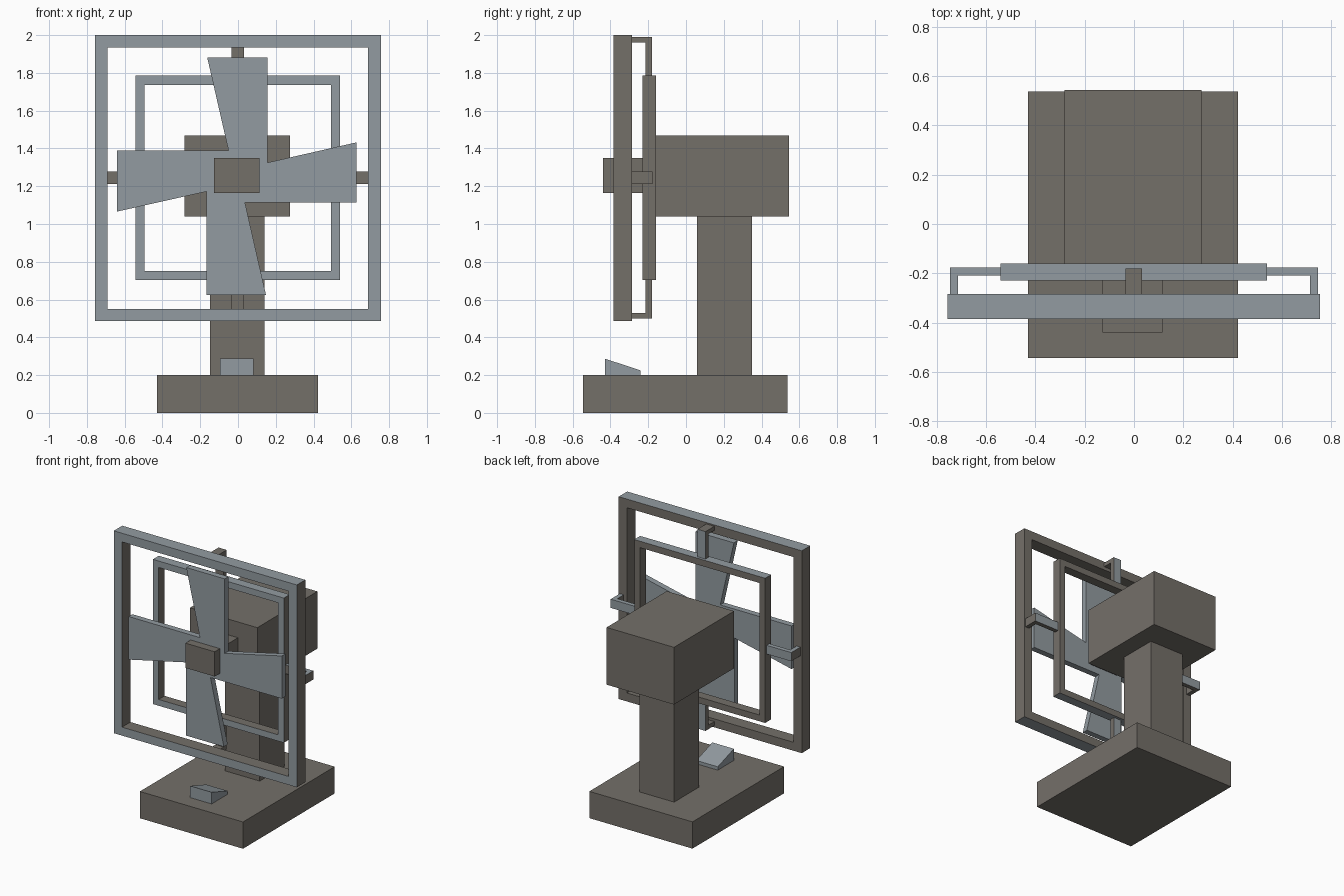
import bpy, bmesh
from mathutils import Vector

if "Cube" in bpy.data.objects:
    bpy.data.objects.remove(bpy.data.objects["Cube"])


def material(name, rgb):
    m = bpy.data.materials.new(name)
    m.diffuse_color = (*rgb, 1)
    m.use_nodes = True
    m.node_tree.nodes["Principled BSDF"].inputs["Base Color"].default_value = m.diffuse_color
    return m


BROWN = material("warm_grey", (0.175, 0.160, 0.141))
BLUE = material("steel_blue_grey", (0.290, 0.330, 0.356))


def finish(name, bm, main, rule=None):
    """Make an object; faces that pass the rule are steel, others use main."""
    bmesh.ops.recalc_face_normals(bm, faces=bm.faces)
    me = bpy.data.meshes.new(name)
    me.materials.append(main)
    me.materials.append(BLUE)
    if rule:
        bm.normal_update()
        for f in bm.faces:
            if rule(f.normal, f.calc_center_median()):
                f.material_index = 1
    bm.to_mesh(me)
    bm.free()
    ob = bpy.data.objects.new(name, me)
    bpy.context.collection.objects.link(ob)
    return ob


def box(name, lo, hi, main=BROWN, rule=None):
    bm = bmesh.new()
    bmesh.ops.create_cube(bm, size=1)
    lo, hi = Vector(lo), Vector(hi)
    for v in bm.verts:
        v.co = (lo + hi) / 2 + v.co * (hi - lo)
    return finish(name, bm, main, rule)


def prism(name, pts, vec, main):
    """Extrude a flat polygon of 3D points along vec."""
    bm = bmesh.new()
    face = bm.faces.new([bm.verts.new(p) for p in pts])
    out = bmesh.ops.extrude_face_region(bm, geom=[face], use_keep_orig=True)
    new = [g for g in out["geom"] if isinstance(g, bmesh.types.BMVert)]
    bmesh.ops.translate(bm, verts=new, vec=vec)
    return finish(name, bm, main)


def frame(name, outer, inner, y0, y1):
    """Square ring; outer and inner are (x0, x1, z0, z1)."""
    bm = bmesh.new()
    loops = []
    for (x0, x1, z0, z1), y in ((outer, y0), (inner, y0), (inner, y1), (outer, y1)):
        loops.append([bm.verts.new((x, y, z)) for x, z in
                      ((x0, z0), (x1, z0), (x1, z1), (x0, z1))])
    for i in range(4):
        a, b = loops[i], loops[(i + 1) % 4]
        for k in range(4):
            n = (k + 1) % 4
            bm.faces.new((a[k], a[n], b[n], b[k]))
    # steel on the front and on the outer top and bottom
    return finish(name, bm, BROWN, lambda n, c: n.y < -0.9 or (
        abs(n.z) > 0.9 and (c.z > outer[3] - 0.01 or c.z < outer[2] + 0.01)))


# stand and motor
box("base", (-0.43, -0.545, 0), (0.423, 0.538, 0.2))
box("post", (-0.147, 0.057, 0.19), (0.14, 0.35, 1.05))
box("motor_housing", (-0.282, -0.165, 1.04), (0.275, 0.545, 1.468))
box("hub", (-0.127, -0.44, 1.165), (0.115, -0.16, 1.35))

# wedge switch on the base
prism("switch", [(-0.095, -0.43, 0.19), (-0.095, -0.24, 0.19),
                 (-0.095, -0.24, 0.225), (-0.095, -0.43, 0.287)],
      (0.178, 0, 0), BLUE)

# guard frames
frame("front_guard", (-0.758, 0.756, 0.487, 2.0), (-0.69, 0.688, 0.55, 1.935),
      -0.385, -0.285)
frame("rear_guard", (-0.543, 0.54, 0.703, 1.785), (-0.495, 0.492, 0.75, 1.737),
      -0.23, -0.16)

# fan blades, one cross-shaped outline
outline = [(-0.163, 1.882), (0.155, 1.882), (0.155, 1.325), (0.627, 1.432),
           (0.627, 1.113), (0.037, 1.113), (0.148, 0.625), (-0.166, 0.625),
           (-0.166, 1.172), (-0.64, 1.066), (-0.64, 1.388), (-0.05, 1.388)]
prism("fan_blades", [(x, -0.378, z) for x, z in outline], (0, 0.045, 0), BLUE)


# L-shaped struts joining the two guards
def back(n, c):
    return n.y > 0.9


def back_or_top(n, c):
    return n.y > 0.9 or n.z > 0.9


for name, z0, z1, t0, t1 in (("top", 1.775, 1.99, 1.96, 1.99),
                             ("bottom", 0.5, 0.713, 0.5, 0.53)):
    box(name + "_strut", (-0.035, -0.215, z0), (0.032, -0.18, z1), BROWN, back)
    box(name + "_strut_foot", (-0.035, -0.295, t0), (0.032, -0.215, t1), BROWN, back)
for name, s in (("left", -1), ("right", 1)):
    xs = sorted((s * 0.53, s * 0.747))
    xf = sorted((s * 0.715, s * 0.747))
    box(name + "_strut", (xs[0], -0.21, 1.212), (xs[1], -0.177, 1.277), BROWN, back_or_top)
    box(name + "_strut_foot", (xf[0], -0.295, 1.212), (xf[1], -0.21, 1.277), BROWN, back_or_top)
